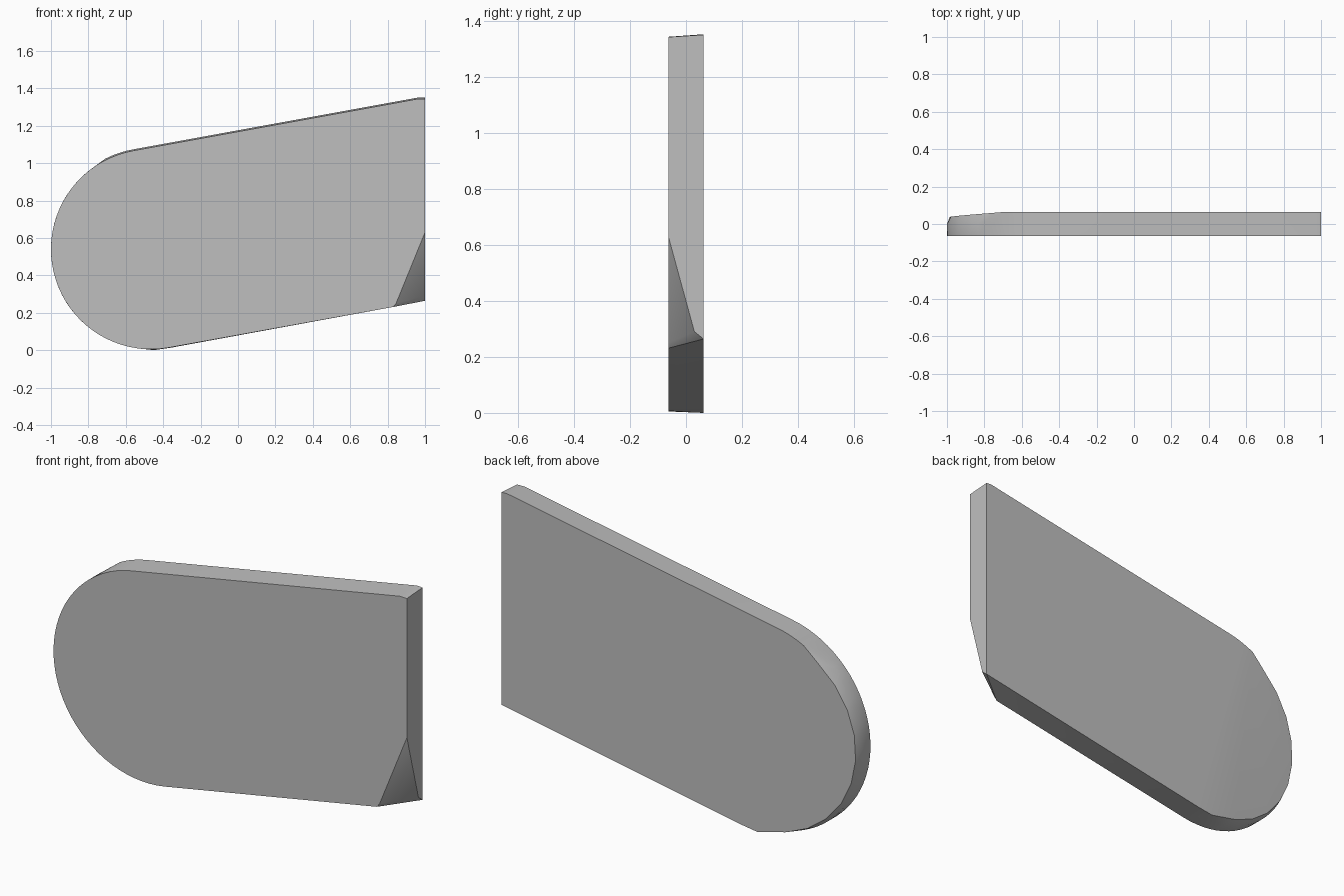
import bpy, bmesh, math

if "Cube" in bpy.data.objects:
    bpy.data.objects.remove(bpy.data.objects["Cube"])

T = 0.063                      # half thickness
CX, CZ = -0.465, 0.54          # centre of the rounded end


def arc(radius, y, start, end, count):
    """Points on the rounded end, angles in degrees."""
    pts = []
    for i in range(count):
        a = math.radians(start + (end - start) * i / (count - 1))
        pts.append((CX + radius * math.cos(a), y, CZ + radius * math.sin(a)))
    return pts


def crease_drop(x, z):
    """Depth of the sloped back face past the crease line."""
    crease_x = -0.45 - 0.26 * z / 1.02
    return T - max(0.0, crease_x - x) * 0.065


# Front outline: rounded end, sloped top and cut lower corner
points = arc(0.535, -T, 100.3, 280.3, 40)
points += [(0.96, -T, 1.343), (1.0, -T, 1.342), (1.0, -T, 0.63),
           (0.845, -T, 0.25), (0.83, -T, 0.231)]

# Lower corner cut and back right edge
points += [(1.0, 0.03, 0.29), (1.0, T, 0.264), (1.0, T, 1.35), (0.97, T, 1.352)]

# Back outline up to the crease
points += arc(0.542, T, 100.3, 117, 6)
points += [(-0.45, T, 0.0), (-0.36, T, 0.013), (-0.27, T, 0.03)]

# Full-width band and the tapered rim of the rounded end
points += arc(0.535, 0.0, 120, 262, 32)
points += [(x, crease_drop(x, z), z) for x, _, z in arc(0.522, 0, 128, 255, 10)]

# Slab from the hull of its outlines
bm = bmesh.new()
for p in points:
    bm.verts.new(p)
hull = bmesh.ops.convex_hull(bm, input=bm.verts[:])
bmesh.ops.delete(bm, geom=list({v for v in hull["geom_interior"] + hull["geom_unused"]
                                if isinstance(v, bmesh.types.BMVert)}), context="VERTS")
bmesh.ops.dissolve_limit(bm, angle_limit=math.radians(0.4),
                         verts=bm.verts[:], edges=bm.edges[:])
bmesh.ops.recalc_face_normals(bm, faces=bm.faces[:])
mesh = bpy.data.meshes.new("rounded_slab")
bm.to_mesh(mesh)
bm.free()

slab = bpy.data.objects.new("rounded_slab", mesh)
bpy.context.collection.objects.link(slab)

grey = bpy.data.materials.new("light_grey")
grey.diffuse_color = (0.52, 0.52, 0.52, 1.0)
grey.use_nodes = True
grey.node_tree.nodes["Principled BSDF"].inputs["Base Color"].default_value = grey.diffuse_color
mesh.materials.append(grey)

bpy.context.view_layer.objects.active = slab
slab.select_set(True)
bpy.ops.object.shade_smooth_by_angle(angle=math.radians(25))
